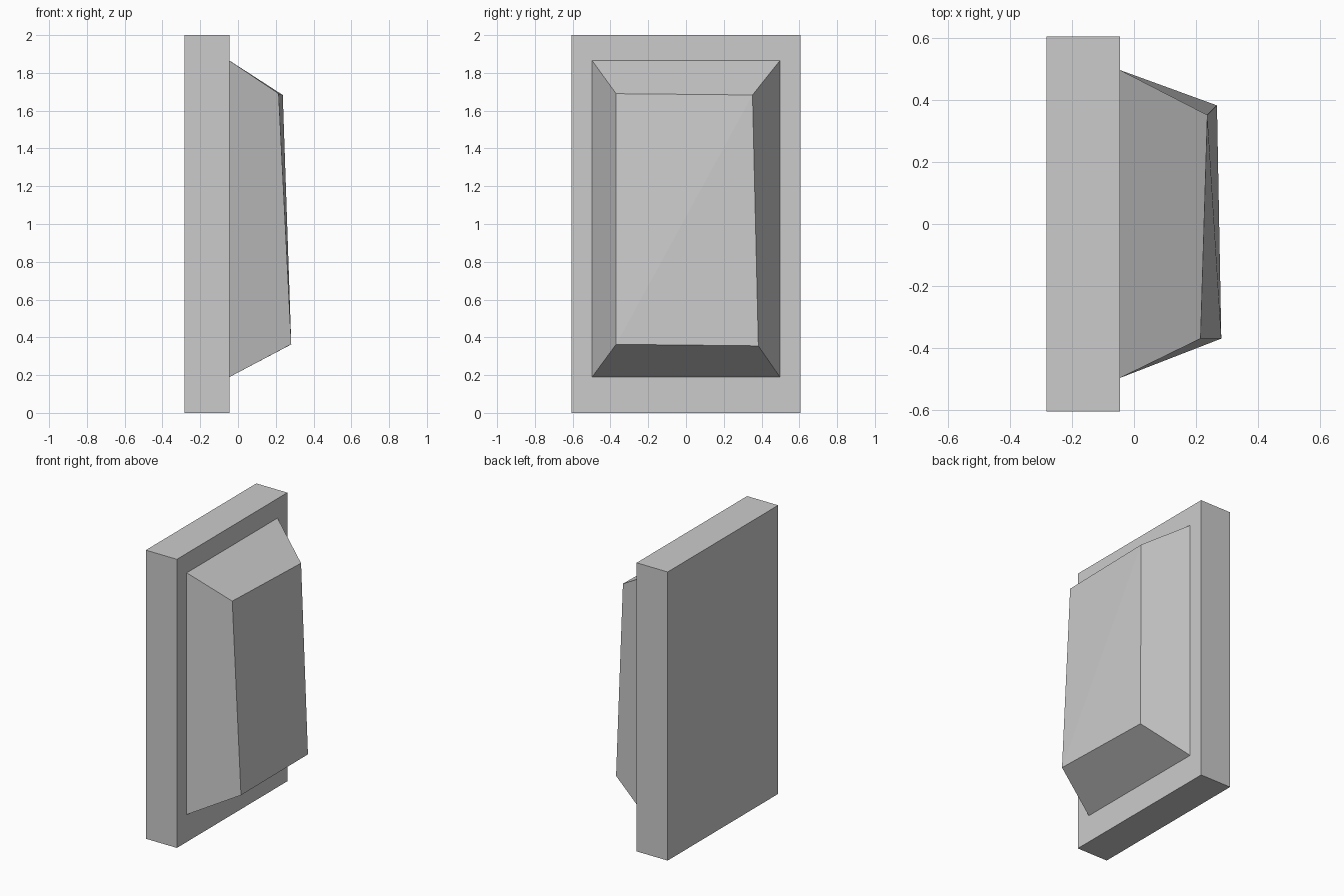
import bpy, bmesh

if "Cube" in bpy.data.objects:
    bpy.data.objects.remove(bpy.data.objects["Cube"])

# Cross-section rings from back to front: four (x, y, z) corners each
def rect(x, y, z0, z1):
    return [(x, -y, z0), (x, y, z0), (x, y, z1), (x, -y, z1)]

rings = [
    rect(-0.283, 0.605, 0.0, 2.0),       # plate back
    rect(-0.045, 0.605, 0.0, 2.0),       # plate front
    rect(-0.045, 0.497, 0.19, 1.865),    # foot of the raised panel
    [(0.282, -0.37, 0.363), (0.268, 0.383, 0.355),
     (0.237, 0.352, 1.683), (0.215, -0.37, 1.69)],  # tilted panel face
]

bm = bmesh.new()
loops = [[bm.verts.new(p) for p in ring] for ring in rings]

# Walls between neighbouring rings
for a, b in zip(loops, loops[1:]):
    for i in range(4):
        j = (i + 1) % 4
        bm.faces.new((a[i], a[j], b[j], b[i]))

# Back cap, and the slightly twisted front split along its ridge
bm.faces.new(loops[0][::-1])
bl, br, tr, tl = loops[-1]
bm.faces.new((bl, br, tr))
bm.faces.new((bl, tr, tl))
bmesh.ops.recalc_face_normals(bm, faces=bm.faces)

mesh = bpy.data.meshes.new("raised_panel_plate")
bm.to_mesh(mesh)
bm.free()
bpy.context.collection.objects.link(bpy.data.objects.new("raised_panel_plate", mesh))
